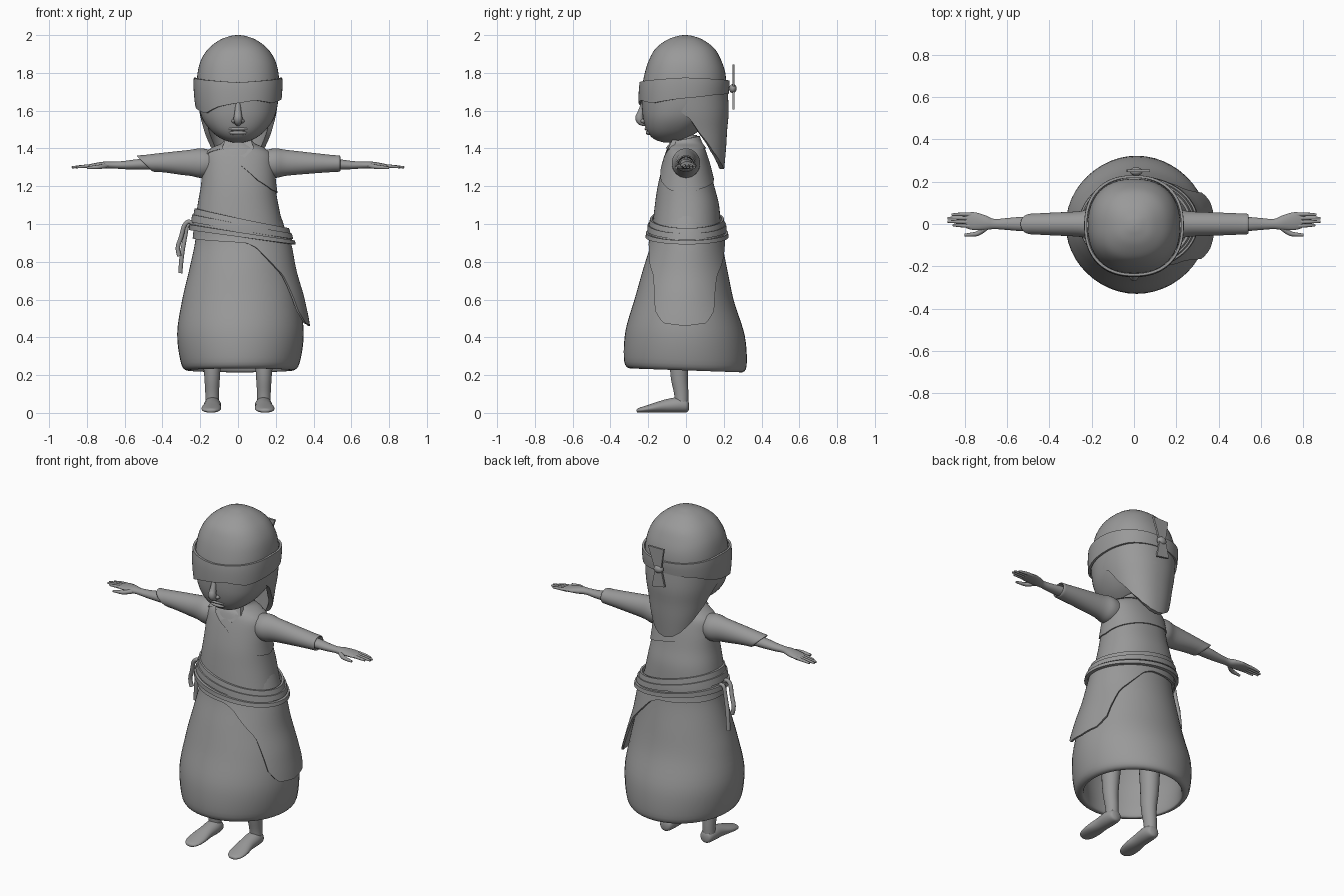
import bpy
import bmesh
from math import sin, cos, pi, radians, degrees, copysign
from mathutils import Vector

if "Cube" in bpy.data.objects:
    bpy.data.objects.remove(bpy.data.objects["Cube"], do_unlink=True)

grey = bpy.data.materials.new("plain grey")
grey.use_nodes = True
grey.diffuse_color = (0.32, 0.32, 0.32, 1)
grey.node_tree.nodes["Principled BSDF"].inputs["Base Color"].default_value = grey.diffuse_color
parts = []


def finish(name, mesh):
    mesh.materials.clear()
    mesh.materials.append(grey)
    part = bpy.data.objects.new(name, mesh)
    bpy.context.collection.objects.link(part)
    parts.append(part)
    return part


def skin(name, rings, closed=False):
    """Bridge closed loops of points; cap both ends unless the strip closes on itself."""
    bm = bmesh.new()
    loops = [[bm.verts.new(p) for p in ring] for ring in rings]
    pairs = list(zip(loops, loops[1:]))
    if closed:
        pairs.append((loops[-1], loops[0]))
    else:
        bm.faces.new(loops[0])
        bm.faces.new(loops[-1])
    for a, b in pairs:
        for i in range(len(a)):
            j = (i + 1) % len(a)
            bm.faces.new((a[i], a[j], b[j], b[i]))
    bmesh.ops.recalc_face_normals(bm, faces=bm.faces)
    mesh = bpy.data.meshes.new(name)
    bm.to_mesh(mesh)
    bm.free()
    return finish(name, mesh)


def sample(profile, u):
    """Smooth curve through rows of (height, centre x, centre y, radius x, radius y)."""
    last = len(profile) - 1
    i = min(int(u), last - 1)
    t = u - i
    a, b, c, d = [profile[max(0, min(last, k))] for k in range(i - 1, i + 3)]
    return [q + t * ((r - p) / 2 + t * (p - 2.5 * q + 2 * r - s / 2 + t * (1.5 * (q - r) + (s - p) / 2)))
            for p, q, r, s in zip(a, b, c, d)]


def oval(row, angle, power=2, grow=0):
    z, cx, cy, rx, ry = row
    c, s = [copysign(abs(f(angle)) ** (2 / power), f(angle)) for f in (cos, sin)]
    return Vector((cx + (rx + grow) * c, cy + (ry + grow) * s, z))


def loft(name, profile, power=2, place=lambda p: p, sides=48, steps=5):
    count = (len(profile) - 1) * steps
    return skin(name, [[place(oval(sample(profile, k / steps), 2 * pi * i / sides, power))
                        for i in range(sides)] for k in range(count + 1)])


def on_surface(profile, z, angle, power, grow):
    low, high = 0, len(profile) - 1
    for _ in range(24):
        mid = (low + high) / 2
        low, high = (mid, high) if sample(profile, mid)[0] < z else (low, mid)
    return oval([z] + sample(profile, low)[1:], angle, power, grow)


def edge(table):
    """Edge height by angle in degrees, read from a short table."""
    def height(angle):
        a = degrees(angle)
        for (a0, z0), (a1, z1) in zip(table, table[1:]):
            if a <= a1:
                return z0 + (z1 - z0) * max(0, a - a0) / (a1 - a0)
        return table[-1][1]
    return height


def drape(name, profile, top, bottom, grow, flare=0, power=2, span=(-180, 180), thick=0.012, rows=10):
    """Thin cloth laid over a profile between two edges."""
    full = span[1] - span[0] == 360
    sides, rings = 96, []
    for i in range(sides if full else sides + 1):
        a = radians(span[0] + (span[1] - span[0]) * i / sides)
        heights = [top(a) + (bottom(a) - top(a)) * k / rows for k in range(rows + 1)]
        path = [(z, 0) for z in heights] + [(z, thick) for z in reversed(heights)]
        rings.append([on_surface(profile, z, a, power, grow + flare * (top(a) - z) - depth)
                      for z, depth in path])
    return skin(name, rings, full)


def cord(name, points, radius):
    """Rounded strand; points are (x, y, z, relative thickness)."""
    curve = bpy.data.curves.new(name, "CURVE")
    curve.dimensions = "3D"
    curve.bevel_depth = radius
    curve.bevel_resolution = 3
    curve.use_fill_caps = True
    line = curve.splines.new("NURBS")
    line.points.add(len(points) - 1)
    line.use_endpoint_u = True
    line.order_u = 3
    for point, (x, y, z, r) in zip(line.points, points):
        point.co = (x, y, z, 1)
        point.radius = r
    temp = bpy.data.objects.new(name + "_path", curve)
    bpy.context.collection.objects.link(temp)
    bpy.context.view_layer.update()
    graph = bpy.context.evaluated_depsgraph_get()
    mesh = bpy.data.meshes.new_from_object(temp.evaluated_get(graph))
    bpy.data.objects.remove(temp)
    return finish(name, mesh)


def plate(name, outline, y, lean=0, thick=0.012):
    return skin(name, [[(x, y + d + lean * (z - 1.4), z) for x, z in outline] for d in (0, thick)])


def ball(name, centre, size):
    bm = bmesh.new()
    bmesh.ops.create_uvsphere(bm, u_segments=24, v_segments=14, radius=1)
    for v in bm.verts:
        v.co = Vector(centre) + v.co * Vector(size)
    mesh = bpy.data.meshes.new(name)
    bm.to_mesh(mesh)
    bm.free()
    return finish(name, mesh)


# Head and face
HEAD = [(1.432, 0, -.08, .03, .04), (1.45, 0, -.085, .085, .085), (1.49, 0, -.07, .14, .135),
        (1.55, 0, -.045, .185, .18), (1.62, 0, -.02, .208, .213), (1.72, 0, -.01, .218, .222),
        (1.8, 0, -.005, .214, .213), (1.87, 0, -.005, .195, .19), (1.93, 0, -.005, .155, .155),
        (1.975, 0, -.005, .095, .095), (1.995, 0, -.005, .04, .04), (2, 0, -.005, .008, .008)]
loft("head", HEAD, 2.3)
cord("nose", [(0, -.225, 1.64, .6), (0, -.238, 1.59, .8), (0, -.25, 1.56, 1.1), (0, -.235, 1.535, .9),
              (0, -.2, 1.53, .6)], .022)
for side in (-1, 1):
    ball("nostril", (side * .02, -.222, 1.545), (.014, .018, .012))
ball("upper_lip", (0, -.195, 1.504), (.06, .024, .012))
ball("lower_lip", (0, -.19, 1.483), (.05, .023, .013))

# Hair hanging to a point behind
HAIR = [(1.27, 0, .1, .11, .1), (1.4, 0, .06, .155, .152), (1.5, 0, .03, .182, .188),
        (1.6, 0, .01, .205, .216), (1.75, 0, -.005, .222, .222)]
half = [(-15, 1.62), (0, 1.56), (10, 1.48), (30, 1.385), (50, 1.33), (70, 1.3), (90, 1.29)]
drape("back_hair", HAIR, lambda a: 1.74, edge(half + [(180 - a, z) for a, z in half[-2::-1]]),
      0, power=2.2, span=(-15, 195), thick=.025, rows=14)

# Blindfold with its bow
drape("blindfold", HEAD, edge([(-180, 1.775), (-90, 1.75), (0, 1.775), (90, 1.758), (180, 1.775)]),
      edge([(-180, 1.62), (-140, 1.585), (-115, 1.62), (-90, 1.64), (-70, 1.655), (-40, 1.64),
            (0, 1.665), (45, 1.685), (90, 1.69), (135, 1.68), (180, 1.62)]), .017, power=2.3)
plate("bow_upper_tail", [(-.01, 1.715), (.03, 1.715), (.075, 1.845), (-.03, 1.845)], .245)
plate("bow_lower_tail", [(-.012, 1.72), (.028, 1.72), (.05, 1.605), (-.035, 1.62)], .245)
ball("bow_knot", (.01, .248, 1.717), (.03, .02, .024))

# Tunic body, wrapped layer and collar
TORSO = [(.98, .005, .003, .235, .182), (1.1, 0, .005, .214, .17), (1.2, 0, 0, .197, .15),
         (1.3, 0, 0, .187, .126), (1.37, 0, 0, .175, .104), (1.405, 0, 0, .125, .09),
         (1.43, 0, 0, .07, .073), (1.47, 0, -.005, .052, .062)]
loft("tunic", TORSO, 2.2)
drape("wrapped_layer", TORSO, lambda a: 1.405,
      edge([(-180, 1.3), (-150, 1.38), (-125, 1.4), (-90, 1.32), (-60, 1.23), (-30, 1.18), (0, 1.165),
            (45, 1.2), (90, 1.24), (135, 1.27), (180, 1.3)]), .007, power=2.2)
for side in (-1, 1):
    outline = [(.065, 1.455), (.008, 1.405), (.004, 1.365), (.035, 1.352), (.085, 1.4)]
    plate("collar_lapel", [(side * x, z) for x, z in outline], -.095, .5, .025)
drape("collar_band", TORSO, lambda a: 1.45 + .015 * sin(a), lambda a: 1.4, .014)

# Hollow skirt with a turned-in hem
INNER = [(.75, .01, 0, .05, .05), (.72, .01, 0, .2, .17), (.45, .01, 0, .28, .265), (.26, .01, 0, .265, .27)]
SKIRT = [(.225, .01, 0, .277, .292), (.26, .012, -.003, .313, .324), (.42, .013, -.005, .335, .316),
         (.6, .015, -.008, .31, .262), (.75, .015, -.003, .275, .225), (.9, .02, .005, .248, .188),
         (1, .01, .005, .231, .178), (1.1, 0, .005, .205, .16)]
loft("skirt", INNER + SKIRT, place=lambda p: p + Vector((0, 0, -.035 * p.y)))

# Side apron, sash and belt
front = [(-180, .925), (-85, .9), (-73, .875), (-57, .8), (-42, .73), (-36, .65), (-30, .54), (-20, .475), (0, .46)]
drape("side_apron", SKIRT, lambda a: .955 - .03 * cos(a),
      edge(front + [(-a, z) for a, z in front[-2::-1]]), .012, flare=.05, rows=16)
drape("waist_sash", SKIRT, lambda a: 1.03 - .052 * cos(a), lambda a: .945 - .03 * cos(a), .022)
drape("upper_belt", SKIRT, lambda a: 1.0 - .05 * cos(a), lambda a: .965 - .045 * cos(a), .029)
drape("lower_belt", SKIRT, lambda a: .955 - .042 * cos(a), lambda a: .93 - .038 * cos(a), .036, thick=.02)

# Hanging belt ties
cord("belt_tie_loop", [(-.22, -.02, .98, 1), (-.25, -.02, 1.02, 1), (-.285, -.02, 1, 1), (-.3, -.01, .93, 1),
                       (-.325, 0, .87, 1), (-.31, 0, .83, 1)], .012)
cord("belt_tie_tail", [(-.22, .02, .98, 1), (-.265, .02, 1.02, 1), (-.28, .02, .93, 1), (-.3, .025, .83, 1.2),
                       (-.305, .03, .74, 1)], .011)

# Arms, sleeves, hands and legs on both sides
SLEEVE = [(.1, 1.32, 0, .06, .06), (.19, 1.322, 0, .078, .075), (.26, 1.324, 0, .068, .06),
          (.4, 1.322, 0, .054, .054), (.5, 1.32, 0, .045, .05), (.535, 1.32, 0, .043, .048),
          (.533, 1.32, 0, .035, .04), (.45, 1.32, 0, .032, .035)]
ARM = [(.4, 1.318, 0, .03, .034), (.52, 1.316, 0, .028, .034), (.6, 1.312, 0, .022, .028),
       (.66, 1.312, 0, .018, .024), (.7, 1.312, .006, .019, .034), (.75, 1.31, .013, .014, .042),
       (.79, 1.306, .016, .009, .036), (.8, 1.306, .016, .003, .02)]
FOOT = [(-.016, 0, .035, .012, .015), (-.005, 0, .038, .035, .034), (.04, 0, .042, .045, .041),
        (.11, .002, .036, .045, .035), (.18, .006, .025, .052, .024), (.23, .008, .017, .046, .016),
        (.255, .008, .013, .028, .011), (.262, .008, .012, .01, .004)]
LEG = [(.03, 0, -.022, .036, .034), (.1, 0, -.025, .036, .038), (.2, 0, -.036, .042, .046),
       (.35, 0, -.03, .052, .056), (.75, -.02, -.01, .07, .075)]
for side, word in ((1, "left"), (-1, "right")):
    def along_arm(p):
        return Vector((side * p.z, p.y, p.x))

    def along_sleeve(p):
        slant = 0 if side > 0 else max(0, min(1, (p.z - .3) / .2))
        return along_arm(p + Vector((0, 0, slant * (p.x - 1.325 - .04))))

    loft(word + "_sleeve", SLEEVE, place=along_sleeve, sides=32)
    loft(word + "_arm", ARM, place=along_arm, sides=24)
    for k, reach in enumerate((.855, .88, .88, .86)):
        y = -.01 + .018 * k
        cord(word + "_finger", [(side * .765, y, 1.308, 1), (side * .82, y + .003, 1.306, 1),
                                (side * reach, y * .9 + .004, 1.3, .6)], .0095)
    cord(word + "_thumb", [(side * .69, -.01, 1.31, 1.2), (side * .73, -.045, 1.302, 1.1),
                           (side * .765, -.05, 1.3, .9), (side * .8, -.052, 1.297, .6)], .011)
    loft(word + "_foot", FOOT, place=lambda p: Vector((side * (.135 + p.x), -p.z, p.y)), sides=24)
    loft(word + "_leg", LEG, place=lambda p: Vector((side * (.137 + p.x), p.y, p.z)), sides=24)

# Smooth shading with crisp cloth edges
bpy.ops.object.select_all(action="DESELECT")
for part in parts:
    part.select_set(True)
bpy.context.view_layer.objects.active = parts[0]
bpy.ops.object.shade_smooth_by_angle(angle=radians(40))
